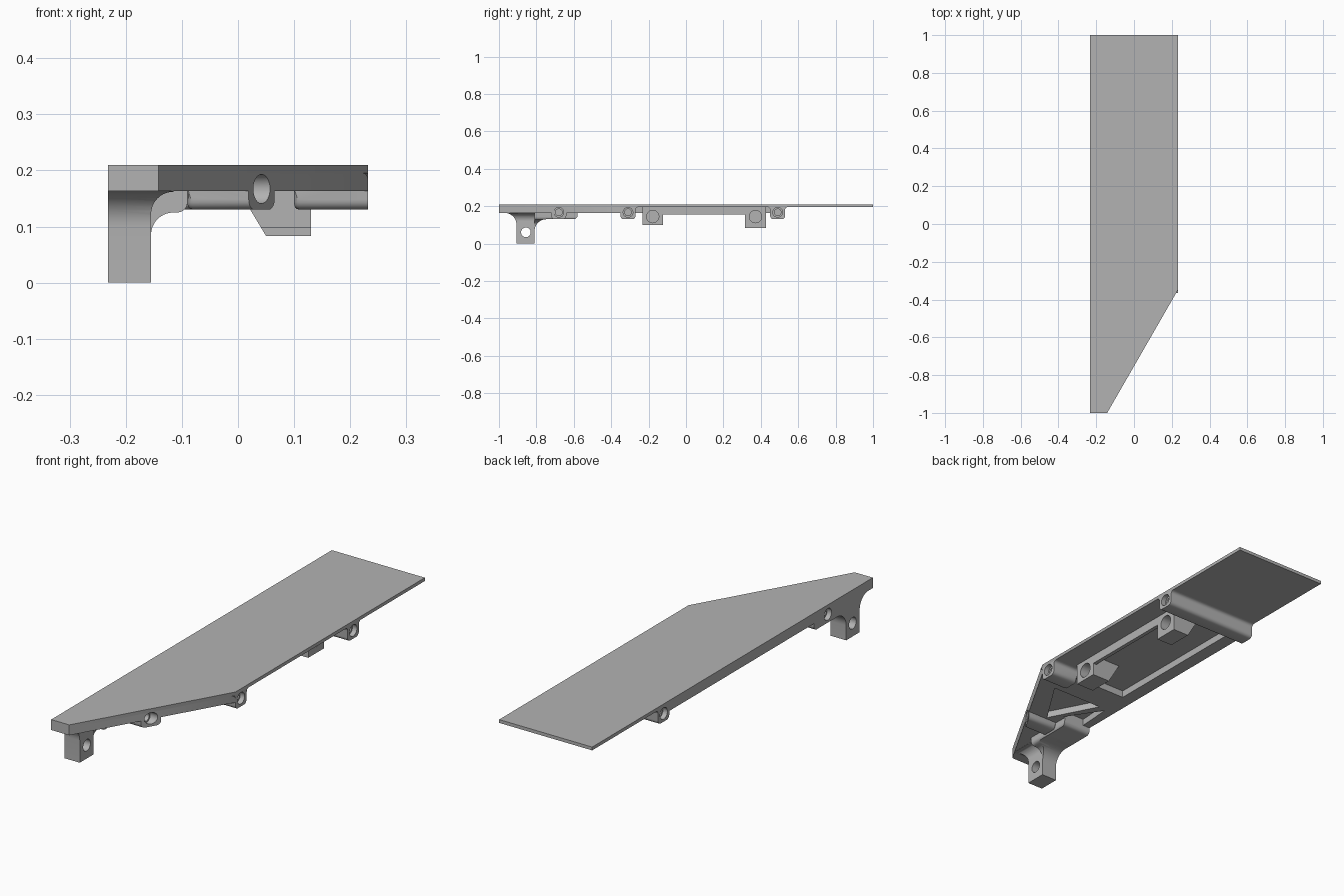
import bpy, bmesh, math
from mathutils import Vector

cube = bpy.data.objects.get("Cube")
if cube:
    bpy.data.objects.remove(cube)

grey = bpy.data.materials.new("plain grey")
grey.use_nodes = True
grey.diffuse_color = (0.45, 0.45, 0.45, 1)
grey.node_tree.nodes["Principled BSDF"].inputs["Base Color"].default_value = (0.45, 0.45, 0.45, 1)

W, TOP, FLOOR, RIM = 0.232, 0.21, 0.195, 0.163
parts = []


def prism(name, pts, axis, lo, hi, part=True):
    """Extrude a closed 2D profile along the x, y or z axis."""
    def place(p, d):
        return {"x": (d, p[0], p[1]), "y": (p[0], d, p[1]), "z": (p[0], p[1], d)}[axis]
    bm = bmesh.new()
    face = bm.faces.new([bm.verts.new(place(p, lo)) for p in pts])
    ext = bmesh.ops.extrude_face_region(bm, geom=[face])
    shift = Vector(place((0, 0), hi - lo))
    bmesh.ops.translate(bm, vec=shift, verts=[g for g in ext["geom"] if isinstance(g, bmesh.types.BMVert)])
    bmesh.ops.recalc_face_normals(bm, faces=bm.faces)
    mesh = bpy.data.meshes.new(name)
    bm.to_mesh(mesh)
    bm.free()
    mesh.materials.append(grey)
    obj = bpy.data.objects.new(name, mesh)
    bpy.context.collection.objects.link(obj)
    if part:
        parts.append(obj)
    else:
        obj.hide_render = True
    return obj


def arc(cx, cy, r, a0, a1, n=10):
    return [(cx + r * math.cos(math.radians(a0 + (a1 - a0) * i / n)),
             cy + r * math.sin(math.radians(a0 + (a1 - a0) * i / n))) for i in range(n + 1)]


def box(y0, y1, z0, z1):
    return [(y0, z0), (y1, z0), (y1, z1), (y0, z1)]


def combine(obj, tool, operation="DIFFERENCE"):
    mod = obj.modifiers.new("cut", "BOOLEAN")
    mod.operation, mod.solver, mod.object = operation, "EXACT", tool
    with bpy.context.temp_override(object=obj, active_object=obj, selected_objects=[obj]):
        bpy.ops.object.modifier_apply(modifier=mod.name)


def discard(obj):
    bpy.data.objects.remove(obj)


def bore(objs, y, z, r, x0, x1):
    tool = prism("bore_cutter", arc(y, z, r, 0, 345, 23), "x", x0, x1, False)
    for o in objs:
        combine(o, tool)
    discard(tool)


def cross_rib(name, y, x0, x1, half=0.04, bottom=0.13, soft_end=None):
    """Round-bottomed boss running across the underside."""
    r, f = 0.018, 0.015
    right = arc(half + f, FLOOR - f, f, 90, 180, 5) + arc(half - r, bottom + r, r, 0, -90, 5)
    pts = right + [(-a, b) for a, b in reversed(right)]
    obj = prism(name, [(y + a, b) for a, b in pts], "x", x0, x1)
    if soft_end is not None:
        bm = bmesh.new()
        bm.from_mesh(obj.data)
        edges = [e for e in bm.edges if all(abs(v.co.x - soft_end) < 1e-4 and v.co.z < bottom + r + 0.001
                                            for v in e.verts)]
        bmesh.ops.bevel(bm, geom=edges, offset=0.01, segments=3, profile=0.5, affect="EDGES")
        bm.to_mesh(obj.data)
        bm.free()
    return obj


# Top slab with the slanted front corner
prism("deck_plate", [(-W, -1), (-0.142, -1), (W, -0.35), (W, 1), (-W, 1)], "z", FLOOR, TOP)

# Thicker front and side rim below the slab, with triangular lightening pockets
rim = prism("thick_rim", [(-W, -1), (-0.142, -1), (W, -0.35), (W, -0.28), (-0.17, -0.28),
                          (-0.17, 0.46), (-W, 0.46)], "z", RIM, FLOOR)
for tri in ([(-0.03, -0.63), (0.11, -0.41), (-0.145, -0.41)],
            [(-0.195, -0.58), (-0.08, -0.58), (-0.185, -0.42)]):
    tool = prism("pocket_cutter", tri, "z", 0.1, FLOOR - 0.002, False)
    combine(rim, tool)
    discard(tool)

# Cross ribs that carry the edge bosses
rear_rib = cross_rib("rear_rib", 0.49, -W, W)
middle_rib = cross_rib("middle_rib", -0.31, 0.1, W, soft_end=0.1)
slant_rib = cross_rib("slant_edge_rib", -0.68, -0.09, 0.15, soft_end=-0.09)
outside = prism("slant_cutter", [(-0.142, -1), (W, -0.35), (0.5, -0.35), (0.5, -1)], "z", 0, 0.3, False)
combine(slant_rib, outside)

# Hanging front lug, shaped by its side and front outlines
side = (arc(-0.97, 0.1, 0.064, 90, 0) + [(-0.906, 0), (-0.81, 0)]
        + arc(-0.746, 0.066, 0.064, 180, 90) + [(-0.7, 0.13), (-0.7, 0.164)])
lug = prism("front_lug", side, "x", -W, -0.1)
front = [(-0.3, -0.1), (-0.155, -0.1)] + arc(-0.115, 0.122, 0.04, 180, 90) + [(-0.115, 0.3), (-0.3, 0.3)]
tool = prism("lug_outline", front, "y", -1.1, -0.5, False)
combine(lug, tool, "INTERSECT")
combine(lug, outside)
discard(tool)

# Wider root that blends the lug into the side boss
root = prism("lug_root", arc(-0.746, 0.066, 0.064, 180, 90) + [(-0.6, 0.13)]
             + arc(-0.6, 0.15, 0.02, -90, 0, 5) + [(-0.58, RIM + 0.01), (-0.81, RIM + 0.01)],
             "x", -W, -0.08)
sweep = ([(-0.3, 0), (-0.155, 0)] + arc(-0.115, 0.085, 0.04, 180, 90)
         + arc(-0.108, 0.143, 0.018, -90, 0, 5) + [(-0.09, 0.3), (-0.3, 0.3)])
tool = prism("root_outline", sweep, "y", -1.1, -0.5, False)
combine(root, tool, "INTERSECT")
discard(tool)
discard(outside)

# Pin hole through the lug
bore([lug], -0.856, 0.06, 0.026, -0.4, 0.1)

# Stepped blind holes in the edge bosses
for objs, y, x, way in (([rear_rib], 0.49, W, -1), ([rear_rib, rim], 0.49, -W, 1),
                        ([middle_rib, rim], -0.31, W, -1), ([slant_rib, rim], -0.68, 0.042, -1),
                        ([root, lug, rim], -0.68, -W, 1)):
    for r, depth in ((0.026, 0.022), (0.018, 0.08)):
        bore(objs, y, 0.167, r, *sorted((x - way * 0.06, x + way * depth)))

# Bearing blocks with sloped backs and blind sockets, joined by a rail
for name, y0, y1, bottom in (("front_bearing_block", -0.233, -0.123, 0.098),
                             ("rear_bearing_block", 0.315, 0.428, 0.083)):
    slope = 0.6 * (FLOOR - bottom)
    foot = 0.05 - 0.6 * (bottom - 0.083)
    block = prism(name, [(0.13, FLOOR), (0.13, bottom), (foot, bottom), (foot - slope, FLOOR)], "y", y0, y1)
    bore([block], (y0 + y1) / 2, 0.144, 0.033, 0.07, 0.2)
prism("bearing_rail", box(-0.123, 0.315, 0.155, FLOOR), "x", 0.112, 0.13)

# Smooth curved walls, keep edges crisp
bpy.ops.object.select_all(action="DESELECT")
for o in parts:
    o.select_set(True)
bpy.context.view_layer.objects.active = parts[0]
bpy.ops.object.shade_smooth_by_angle(angle=math.radians(30))
